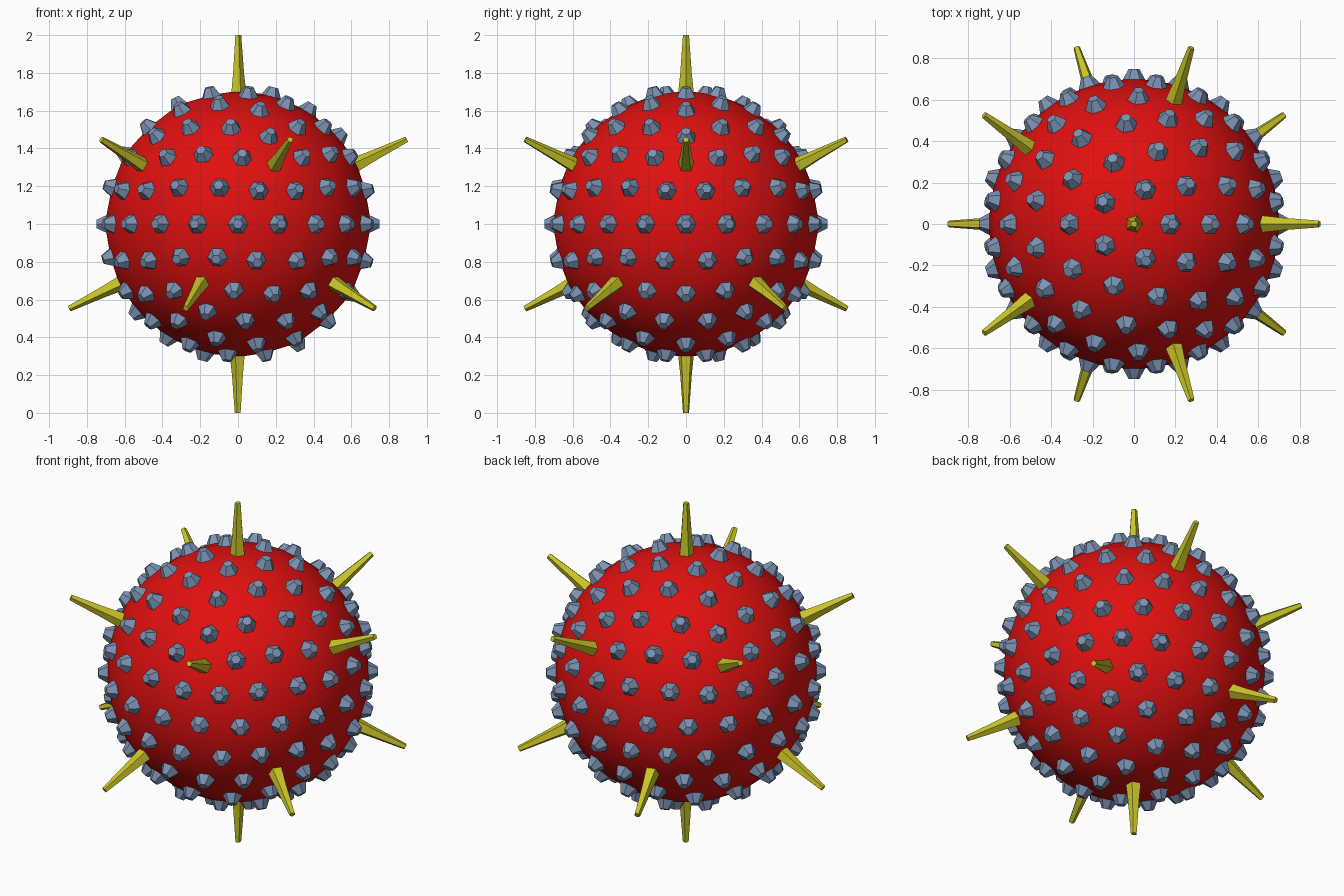
import bpy, bmesh
from mathutils import Vector

if "Cube" in bpy.data.objects:
    bpy.data.objects.remove(bpy.data.objects["Cube"])

CENTRE = Vector((0, 0, 1))
RADIUS = 0.705


def material(name, rgb):
    m = bpy.data.materials.new(name)
    m.diffuse_color = (*rgb, 1)
    m.use_nodes = True
    m.node_tree.nodes["Principled BSDF"].inputs["Base Color"].default_value = m.diffuse_color
    return m


def make_object(name, bm, mat, smooth=False):
    bmesh.ops.recalc_face_normals(bm, faces=bm.faces[:])
    for f in bm.faces:
        f.smooth = smooth
    mesh = bpy.data.meshes.new(name)
    bm.to_mesh(mesh)
    mesh.materials.append(mat)
    ob = bpy.data.objects.new(name, mesh)
    ob.location = CENTRE
    bpy.context.collection.objects.link(ob)
    return ob


def add_stud(bm, v, profile):
    """Tapered prism on a ball vertex, one corner along each ball edge."""
    n = v.co.normalized()
    dirs = []
    for e in v.link_edges:
        d = e.other_vert(v).co - v.co
        dirs.append((d - n * d.dot(n)).normalized())
    # order the corners around the normal
    a = dirs[0]
    b = n.cross(a)
    dirs.sort(key=lambda d: Vector((d.dot(a), d.dot(b))).angle_signed(Vector((1, 0))))
    rings = [[bm.verts.new(n * h + d * r) for d in dirs] for r, h in profile]
    k = len(dirs)
    for lo, hi in zip(rings, rings[1:]):
        for i in range(k):
            j = (i + 1) % k
            bm.faces.new((lo[i], lo[j], hi[j], hi[i]))
    bm.faces.new(rings[0][::-1])
    bm.faces.new(rings[-1])


red = material("red", (0.75, 0.005, 0.005))
blue = material("blue_grey", (0.2, 0.29, 0.45))
yellow = material("yellow", (0.58, 0.55, 0.02))

# Round core
core = bmesh.new()
bmesh.ops.create_icosphere(core, subdivisions=3, radius=RADIUS)

# Knobs on six-way vertices, long spikes on the twelve five-way vertices
knobs, spikes = bmesh.new(), bmesh.new()
for v in core.verts:
    if len(v.link_edges) == 5:
        add_stud(spikes, v, [(0.045, 0.68), (0.032, 0.8), (0.017, 1.0)])
    else:
        add_stud(knobs, v, [(0.056, 0.693), (0.026, 0.748)])

make_object("core_ball", core, red, smooth=True)
make_object("knobs", knobs, blue)
make_object("spikes", spikes, yellow)
